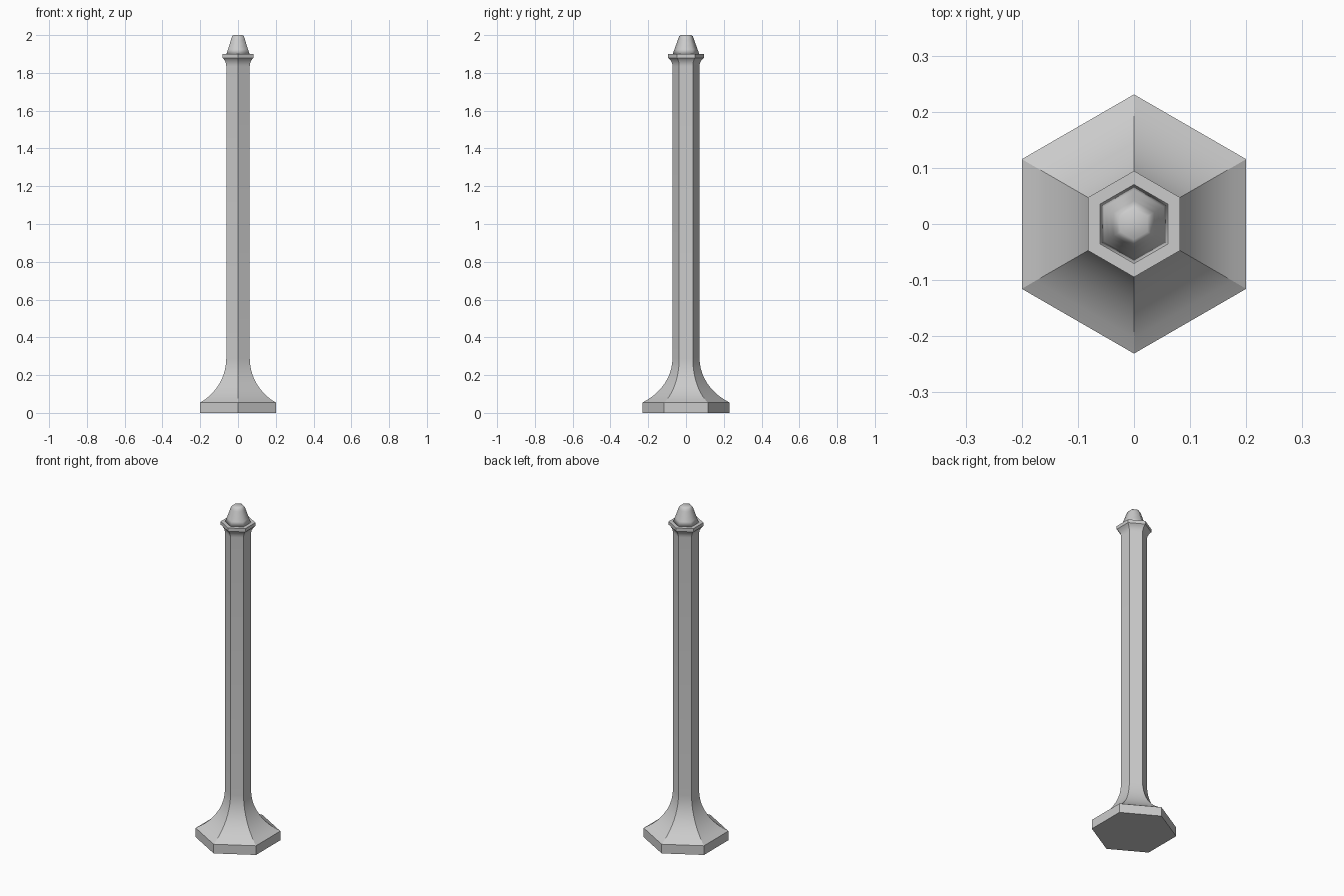
import bpy, bmesh, math

if "Cube" in bpy.data.objects:
    bpy.data.objects.remove(bpy.data.objects["Cube"])

SIDES = 6


def arc(x0, z0, x1, z1, steps):
    """Arc leaving (x0, z0) vertically and flaring out to (x1, z1)."""
    dx, dz = x1 - x0, z1 - z0
    r = (dx * dx + dz * dz) / (2 * dx)
    end = math.asin(min(1, abs(dz) / r))
    s = math.copysign(1, dz)
    return [(x0 + r * (1 - math.cos(end * i / steps)),
             z0 + s * r * math.sin(end * i / steps)) for i in range(steps + 1)]


def hex_lathe(name, profile):
    """Stack hexagonal rings; profile holds (half width across flats, height)."""
    bm = bmesh.new()
    rings = []
    for a, z in profile:
        r = a / math.cos(math.pi / SIDES)
        rings.append([bm.verts.new((r * math.cos(t), r * math.sin(t), z))
                      for t in (math.pi / 2 + 2 * math.pi * k / SIDES for k in range(SIDES))])
    for lo, hi in zip(rings, rings[1:]):
        for k in range(SIDES):
            n = (k + 1) % SIDES
            bm.faces.new((lo[k], lo[n], hi[n], hi[k]))
    bm.faces.new(rings[0][::-1])
    bm.faces.new(rings[-1])
    mesh = bpy.data.meshes.new(name)
    bm.to_mesh(mesh)
    bm.free()
    ob = bpy.data.objects.new(name, mesh)
    bpy.context.collection.objects.link(ob)
    bpy.ops.object.select_all(action='DESELECT')
    ob.select_set(True)
    bpy.context.view_layer.objects.active = ob
    return ob


# Post: plinth, concave foot, straight shaft, flared collar
foot = arc(0.062, 0.29, 0.2, 0.055, 10)[::-1]
collar = arc(0.062, 1.835, 0.082, 1.88, 5)
hex_lathe("post", [(0.2, 0)] + foot + collar + [(0.082, 1.9)])
bpy.ops.object.shade_smooth_by_angle(angle=math.radians(25))

# Finial: tapered cap, softly shaded all round
hex_lathe("finial", [(0.061, 1.9), (0.053, 1.925), (0.044, 1.953), (0.036, 1.98),
                     (0.031, 1.994), (0.024, 2.0)])
bpy.ops.object.shade_smooth()
